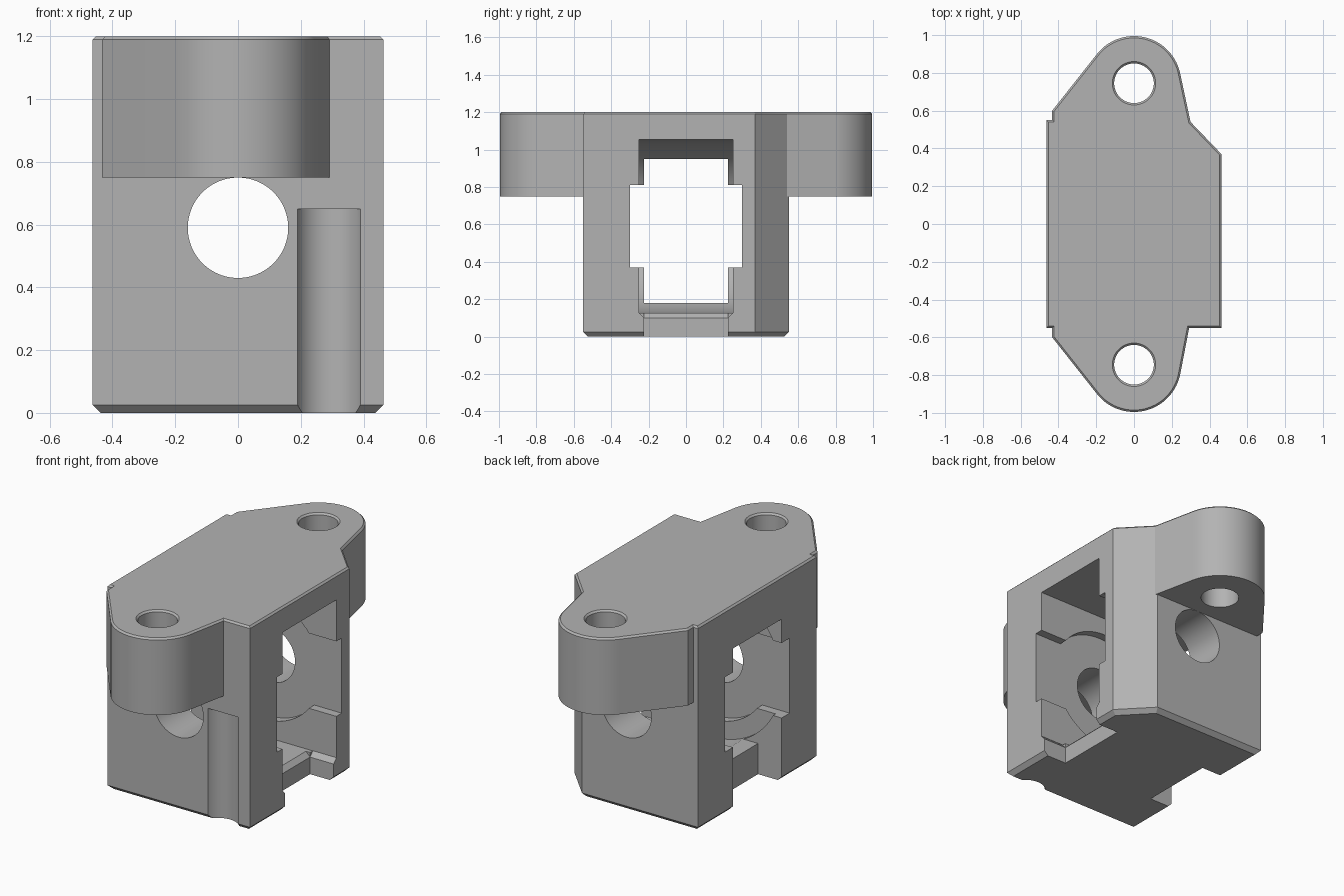
import bpy, bmesh
from math import cos, sin, pi, radians
from mathutils import Vector

cube = bpy.data.objects.get("Cube")
if cube:
    bpy.data.objects.remove(cube)

grey = bpy.data.materials.new("mid_grey")
grey.use_nodes = True
grey.diffuse_color = (0.45, 0.45, 0.45, 1)
grey.node_tree.nodes["Principled BSDF"].inputs["Base Color"].default_value = (0.45, 0.45, 0.45, 1)

# Axis maps: profile (a, b) and depth d to x, y, z
MAPS = {"x": lambda a, b, d: (d, a, b),
        "y": lambda a, b, d: (a, d, b),
        "z": lambda a, b, d: (a, b, d)}
AXLE_Z = 0.59


def arc(ca, cb, r, start, end, n):
    steps = [radians(start + (end - start) * i / n) for i in range(n + 1)]
    return [(ca + r * cos(t), cb + r * sin(t)) for t in steps]


def circle(ca, cb, r):
    return arc(ca, cb, r, 0, 360, 96)[:-1]


def rect(a0, a1, b0, b1):
    return [(a0, b0), (a1, b0), (a1, b1), (a0, b1)]


def prism(name, profile, axis, d0, d1, bevel=0, bevel_at=0, grow=1, centre=(0, 0)):
    """Extruded profile, optionally chamfered at one end or tapered."""
    bm = bmesh.new()
    place = MAPS[axis]
    ca, cb = centre
    low = [bm.verts.new(place(a, b, d0)) for a, b in profile]
    high = [bm.verts.new(place(ca + (a - ca) * grow, cb + (b - cb) * grow, d1)) for a, b in profile]
    bm.faces.new(low)
    bm.faces.new(high)
    for i in range(len(low)):
        j = (i + 1) % len(low)
        bm.faces.new((low[i], low[j], high[j], high[i]))
    bmesh.ops.recalc_face_normals(bm, faces=bm.faces)
    if bevel:
        edges = [e for e in bm.edges if all(abs(v.co.z - bevel_at) < 1e-5 for v in e.verts)]
        bmesh.ops.bevel(bm, geom=edges, offset=bevel, segments=1, affect="EDGES")
    mesh = bpy.data.meshes.new(name)
    bm.to_mesh(mesh)
    bm.free()
    mesh.materials.append(grey)
    obj = bpy.data.objects.new(name, mesh)
    bpy.context.collection.objects.link(obj)
    return obj


def combine(target, tool, operation):
    mod = target.modifiers.new("combine", "BOOLEAN")
    mod.operation, mod.solver, mod.object = operation, "EXACT", tool
    bpy.context.view_layer.objects.active = target
    bpy.ops.object.modifier_apply(modifier=mod.name)
    bpy.data.objects.remove(tool)


# Lower block with one cut corner and a chamfered foot
block = [(-0.463, -0.55), (0.463, -0.55), (0.463, 0.37), (0.29, 0.55), (-0.463, 0.55)]
housing = prism("bearing_housing", block, "z", 0, 0.75, 0.025, 0)

# Upper plate with a rounded mounting ear at each end
ear = arc(0, 0.745, 0.25, 10, 142, 40) + [(-0.433, 0.6), (-0.433, 0.55), (-0.463, 0.55)]
front_ear = [(a, -b) for a, b in reversed(ear)]
plate = ear + front_ear + [(0.292, -0.55), (0.463, -0.55), (0.463, 0.37), (0.2996, 0.54)]
combine(housing, prism("ear_plate", plate, "z", 0.75, 1.2, 0.01, 1.2), "UNION")

cutters = []
# Ear bolt holes with a small countersink
for s in (-1, 1):
    c = (0, s * 0.745)
    cutters.append(prism("bolt_hole", circle(*c, 0.105), "z", 0.6, 1.3))
    cutters.append(prism("countersink", circle(*c, 0.105), "z", 1.19, 1.21, grow=1.19, centre=c))

# Wheel chamber, open on the left side and round at its inner end
chamber = arc(0, AXLE_Z, 0.463, 90, 270, 64) + [(0.6, AXLE_Z - 0.463), (0.6, AXLE_Z + 0.463)]
cutters.append(prism("wheel_chamber", chamber, "y", -0.25, 0.25))
# Narrower window on the right side, and the slot through both sides
cutters.append(prism("side_window", rect(-0.225, 0.225, 0.18, 0.95), "x", -0.6, -0.1))
cutters.append(prism("side_slot", rect(-0.3, 0.3, 0.37, 0.81), "x", -0.6, 0.6))
# Round recess in the inner walls and the axle bore
cutters.append(prism("wall_recess", circle(0, AXLE_Z, 0.36), "y", -0.3, 0.3))
cutters.append(prism("axle_bore", circle(0, AXLE_Z, 0.16), "y", -0.7, 0.7))
# Foot notches below the openings, with a sloped lip
notch = [(-0.225, -0.1), (0.225, -0.1), (0.225, 0.1), (0.252, 0.128), (-0.252, 0.128), (-0.225, 0.1)]
cutters.append(prism("left_notch", notch, "x", 0.31, 0.6))
cutters.append(prism("lip_slope", [(0.28, 0.13), (0.315, 0.095), (0.315, 0.13)], "y", -0.225, 0.225))
cutters.append(prism("right_notch", rect(-0.225, 0.225, -0.1, 0.2), "x", -0.6, -0.31))
# Rounded groove on the front face
cutters.append(prism("front_groove", circle(0.29, -0.596, 0.11), "z", -0.1, 0.65))

for tool in cutters:
    combine(housing, tool, "DIFFERENCE")

bpy.ops.object.select_all(action="DESELECT")
housing.select_set(True)
bpy.context.view_layer.objects.active = housing
bpy.ops.object.shade_smooth_by_angle(angle=radians(25))
